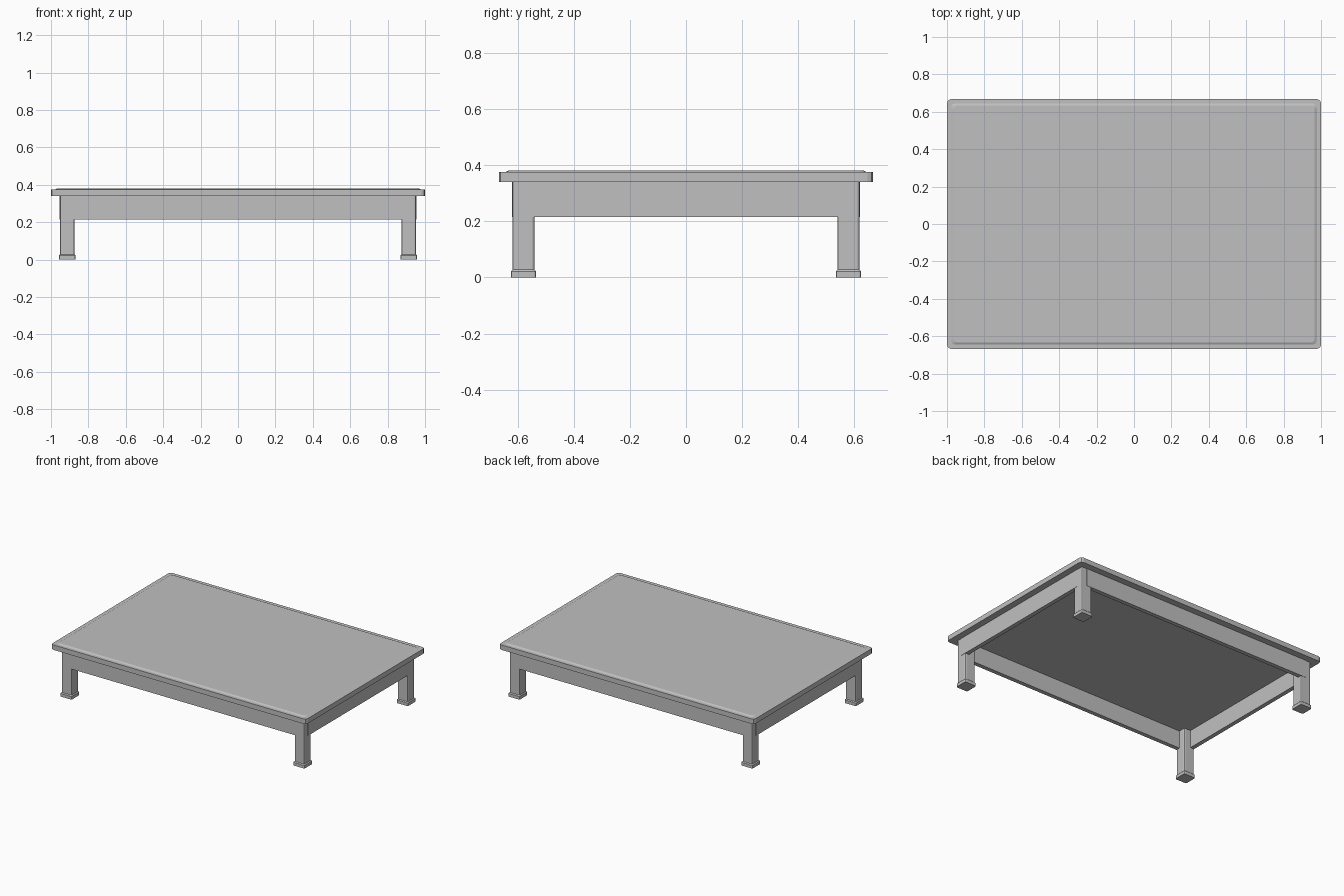
import bpy
import bmesh

cube = bpy.data.objects.get("Cube")
if cube:
    bpy.data.objects.remove(cube, do_unlink=True)

grey = bpy.data.materials.new("plain_grey")
grey.use_nodes = True
colour = (0.53, 0.53, 0.53, 1)
grey.diffuse_color = colour
grey.node_tree.nodes["Principled BSDF"].inputs["Base Color"].default_value = colour


def block(name, centre, half, z0, z1, corner=0.0, top_inset=0.0):
    """Upright block with chamfered vertical corners and an optional tapered top."""
    bm = bmesh.new()
    bmesh.ops.create_cube(bm, size=2)
    for v in bm.verts:
        v.co.x *= half[0]
        v.co.y *= half[1]
        v.co.z = z1 if v.co.z > 0 else z0
    if corner:
        upright = [e for e in bm.edges
                   if abs(e.verts[0].co.z - e.verts[1].co.z) > 1e-5]
        bmesh.ops.bevel(bm, geom=upright, offset=corner, segments=2,
                        profile=0.5, affect='EDGES')
    for v in bm.verts:
        if top_inset and v.co.z > (z0 + z1) / 2:
            v.co.x *= 1 - top_inset / half[0]
            v.co.y *= 1 - top_inset / half[1]
        v.co.x += centre[0]
        v.co.y += centre[1]
    mesh = bpy.data.meshes.new(name)
    bm.to_mesh(mesh)
    bm.free()
    mesh.materials.append(grey)
    obj = bpy.data.objects.new(name, mesh)
    bpy.context.collection.objects.link(obj)
    return obj


# Table top with a thin raised panel
block("table_top", (0, 0), (1, 0.667), 0.34, 0.375, 0.02)
block("top_panel", (0, 0), (0.978, 0.645), 0.375, 0.381, 0.02, 0.012)

# Legs and feet
LX, LY = 0.913, 0.579
for y_name, sy in (("front", -1), ("back", 1)):
    for x_name, sx in (("right", -1), ("left", 1)):
        spot = (sx * LX, sy * LY)
        tag = y_name + "_" + x_name
        block(tag + "_leg", spot, (0.039, 0.039), 0.02, 0.34, 0.008)
        block(tag + "_foot", spot, (0.045, 0.045), 0, 0.022, 0.008)
        block(tag + "_foot_slope", spot, (0.045, 0.045), 0.022, 0.028, 0.008, 0.006)

# Aprons running between the leg centres
for name, s in (("front", -1), ("back", 1)):
    block(name + "_apron", (0, s * (LY + 0.026)), (LX, 0.015), 0.215, 0.34)
for name, s in (("right", -1), ("left", 1)):
    block(name + "_apron", (s * (LX + 0.026), 0), (0.015, LY), 0.215, 0.34)
